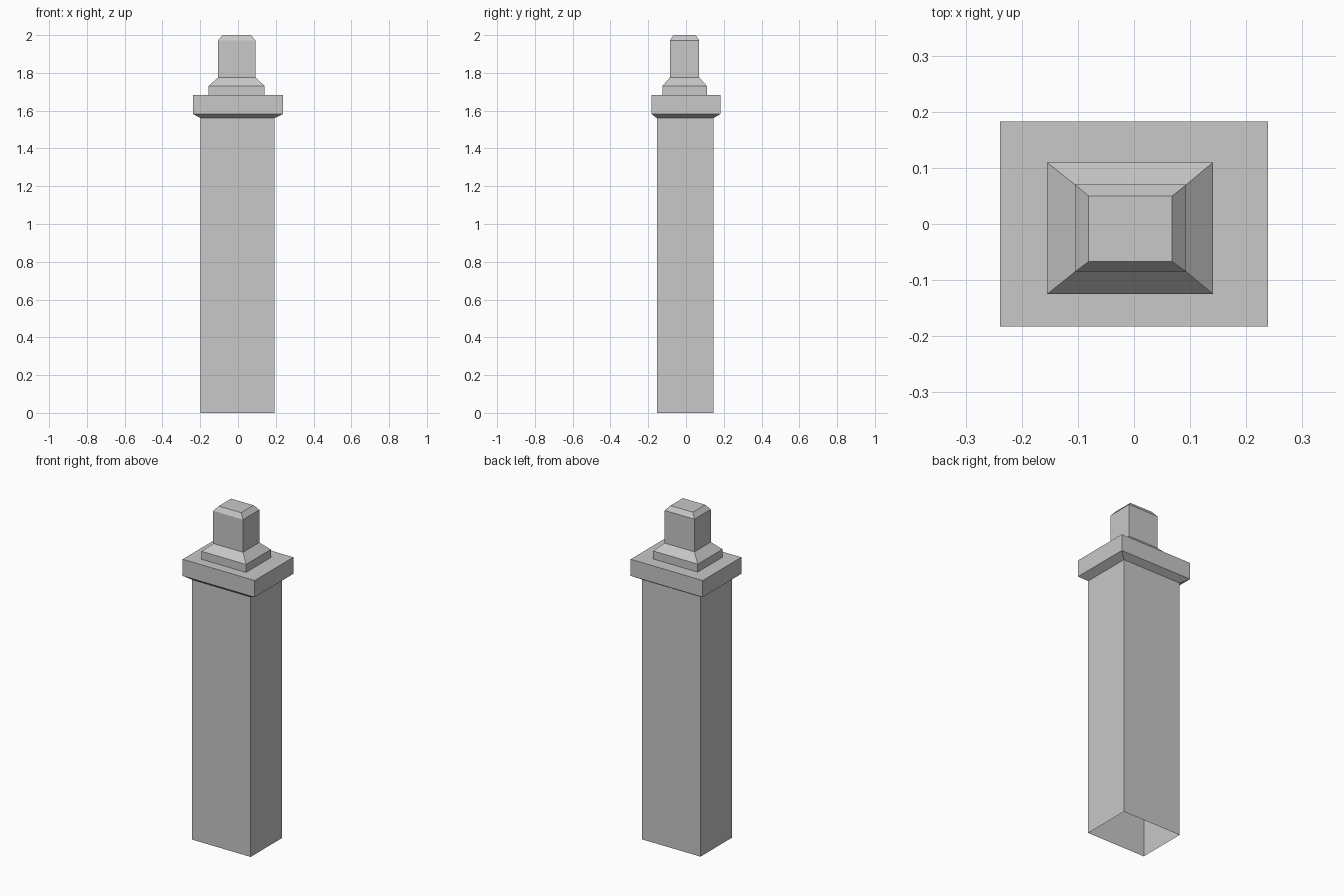
import bpy
import bmesh

cube = bpy.data.objects.get("Cube")
if cube:
    bpy.data.objects.remove(cube, do_unlink=True)

stone = bpy.data.materials.new("light_grey_stone")
stone.use_nodes = True
GREY = (0.58, 0.58, 0.58, 1)
stone.diffuse_color = GREY
stone.node_tree.nodes["Principled BSDF"].inputs["Base Color"].default_value = GREY


def loft(name, sections, cap_top=False):
    """Stack rectangular sections (x0, x1, y0, y1, z) into a flat-faced shell."""
    bm = bmesh.new()
    rings = [[bm.verts.new((x, y, z)) for x, y in ((x0, y0), (x1, y0), (x1, y1), (x0, y1))]
             for x0, x1, y0, y1, z in sections]
    for low, high in zip(rings, rings[1:]):
        for i in range(4):
            j = (i + 1) % 4
            bm.faces.new((low[i], low[j], high[j], high[i]))
    if cap_top:
        bm.faces.new(rings[-1])
    mesh = bpy.data.meshes.new(name)
    bm.to_mesh(mesh)
    bm.free()
    mesh.materials.append(stone)
    obj = bpy.data.objects.new(name, mesh)
    bpy.context.collection.objects.link(obj)
    return obj


# Plan outlines: x0, x1, y0, y1
SHAFT = (-0.198, 0.192, -0.154, 0.145)
COLLAR = (-0.239, 0.239, -0.183, 0.183)
PLINTH = (-0.155, 0.141, -0.125, 0.11)
NECK = (-0.105, 0.093, -0.085, 0.07)
TIP = (-0.081, 0.068, -0.067, 0.05)

# Hollow shaft, open underneath
loft("shaft", [(*SHAFT, 0), (*SHAFT, 1.56)])

# Overhanging collar with a sloped underside
loft("collar", [(*SHAFT, 1.56), (*COLLAR, 1.583), (*COLLAR, 1.683)], cap_top=True)

# Small plinth sloping in to the finial block with a chamfered top
loft("finial", [(*PLINTH, 1.683), (*PLINTH, 1.731), (*NECK, 1.776),
                (*NECK, 1.972), (*TIP, 2.0)], cap_top=True)
